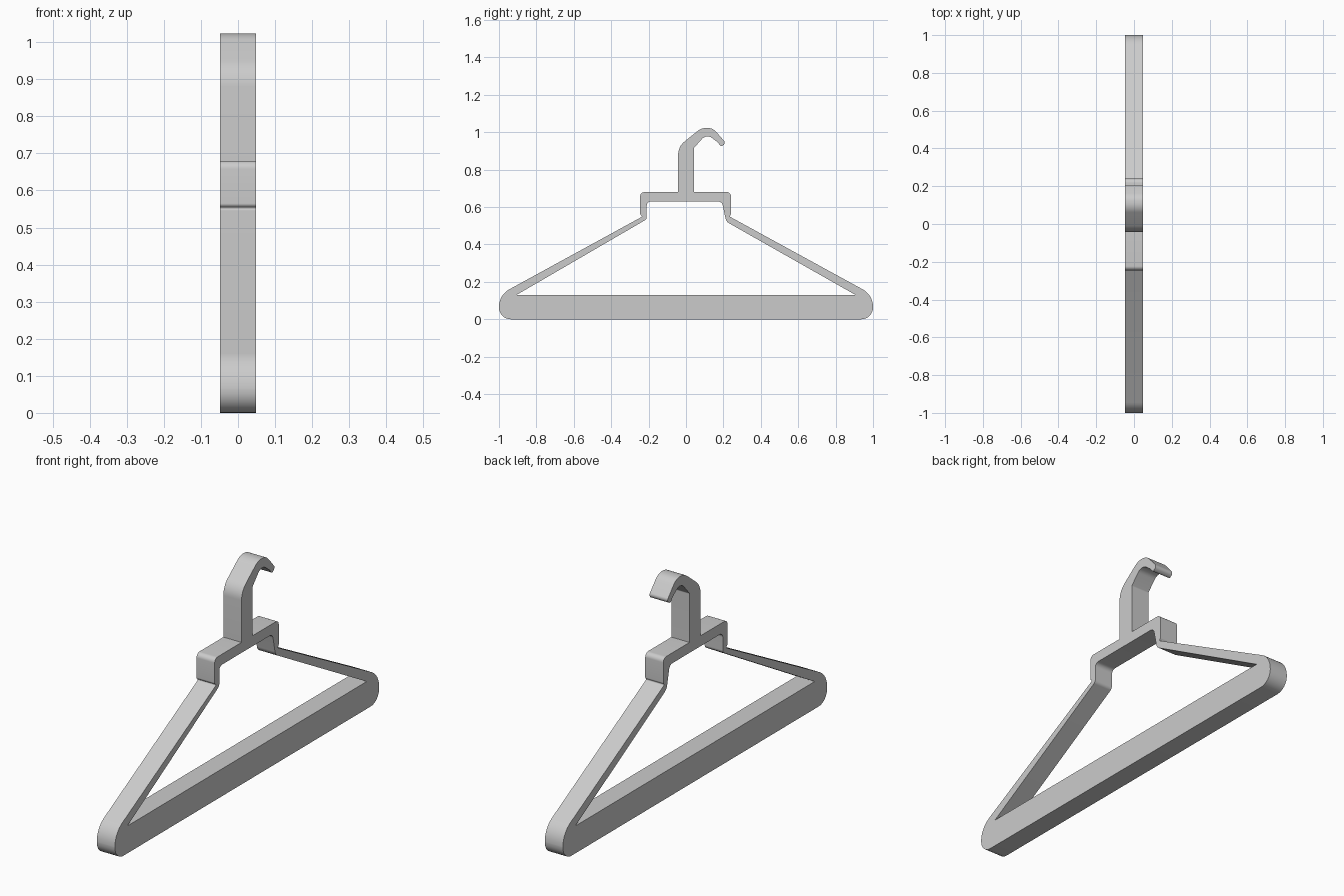
import bpy
import math
from mathutils import Vector

if "Cube" in bpy.data.objects:
    bpy.data.objects.remove(bpy.data.objects["Cube"])

HALF_THICKNESS = 0.048


def rounded(corners, steps=8):
    """Turn (y, z, radius) corners into a closed outline with filleted corners."""
    out = []
    n = len(corners)
    for i, (y, z, r) in enumerate(corners):
        p = Vector((y, z))
        a = Vector(corners[i - 1][:2]) - p
        b = Vector(corners[(i + 1) % n][:2]) - p
        if r == 0:
            out.append(p)
            continue
        half = a.angle(b) / 2
        d = min(r / math.tan(half), a.length * 0.49, b.length * 0.49)
        r = d * math.tan(half)
        start, end = p + a.normalized() * d, p + b.normalized() * d
        centre = p + (a.normalized() + b.normalized()).normalized() * (r / math.sin(half))
        u, v = start - centre, end - centre
        sweep = u.angle(v)
        for k in range(steps + 1):
            t = k / steps
            out.append(centre + (u * math.sin((1 - t) * sweep) + v * math.sin(t * sweep)) / math.sin(sweep))
    return out


# Outer silhouette: bar, right arm, shoulder, hook, left shoulder, left arm
outer = [
    (-1.0, 0.0, 0.07), (1.0, 0.0, 0.07), (1.0, 0.13, 0.11),
    (0.232, 0.55, 0.01), (0.24, 0.56, 0.01), (0.24, 0.68, 0.022),
    (0.042, 0.68, 0),
    # hook: inner edge, tip, outer edge
    (0.042, 0.915, 0.01), (0.11, 0.992, 0.04), (0.172, 0.944, 0.02),
    (0.187, 0.922, 0.012), (0.214, 0.942, 0.015),
    (0.145, 1.021, 0.06), (0.085, 1.025, 0.08), (-0.042, 0.923, 0.09),
    (-0.042, 0.68, 0),
    (-0.245, 0.68, 0.022), (-0.245, 0.56, 0.01), (-0.232, 0.55, 0.01),
    (-1.0, 0.13, 0.11),
]

# Opening between the bar and the arms
opening = [
    (-0.905, 0.131, 0), (0.905, 0.131, 0),
    (0.215, 0.522, 0.04), (0.192, 0.63, 0.025),
    (-0.21, 0.63, 0.022), (-0.21, 0.535, 0.02),
]

curve = bpy.data.curves.new("hanger", "CURVE")
curve.dimensions = "2D"
curve.fill_mode = "BOTH"
curve.extrude = HALF_THICKNESS
for corners in (outer, opening):
    points = rounded(corners)
    spline = curve.splines.new("POLY")
    spline.points.add(len(points) - 1)
    for sp, p in zip(spline.points, points):
        sp.co = (p.x, p.y, 0, 1)
    spline.use_cyclic_u = True

# Stand the flat outline upright in the y-z plane
hanger = bpy.data.objects.new("hanger", curve)
bpy.context.collection.objects.link(hanger)
hanger.rotation_euler = (math.pi / 2, 0, math.pi / 2)
bpy.context.view_layer.objects.active = hanger
hanger.select_set(True)
bpy.ops.object.convert(target="MESH")

# Weld the caps to the rim and smooth only the rounded corners
hanger = bpy.context.object
bpy.ops.object.mode_set(mode="EDIT")
bpy.ops.mesh.select_all(action="SELECT")
bpy.ops.mesh.remove_doubles(threshold=0.0002)
bpy.ops.mesh.normals_make_consistent(inside=False)
bpy.ops.object.mode_set(mode="OBJECT")
bpy.ops.object.transform_apply(location=False, rotation=True, scale=False)
bpy.ops.object.shade_smooth_by_angle(angle=math.radians(30))
